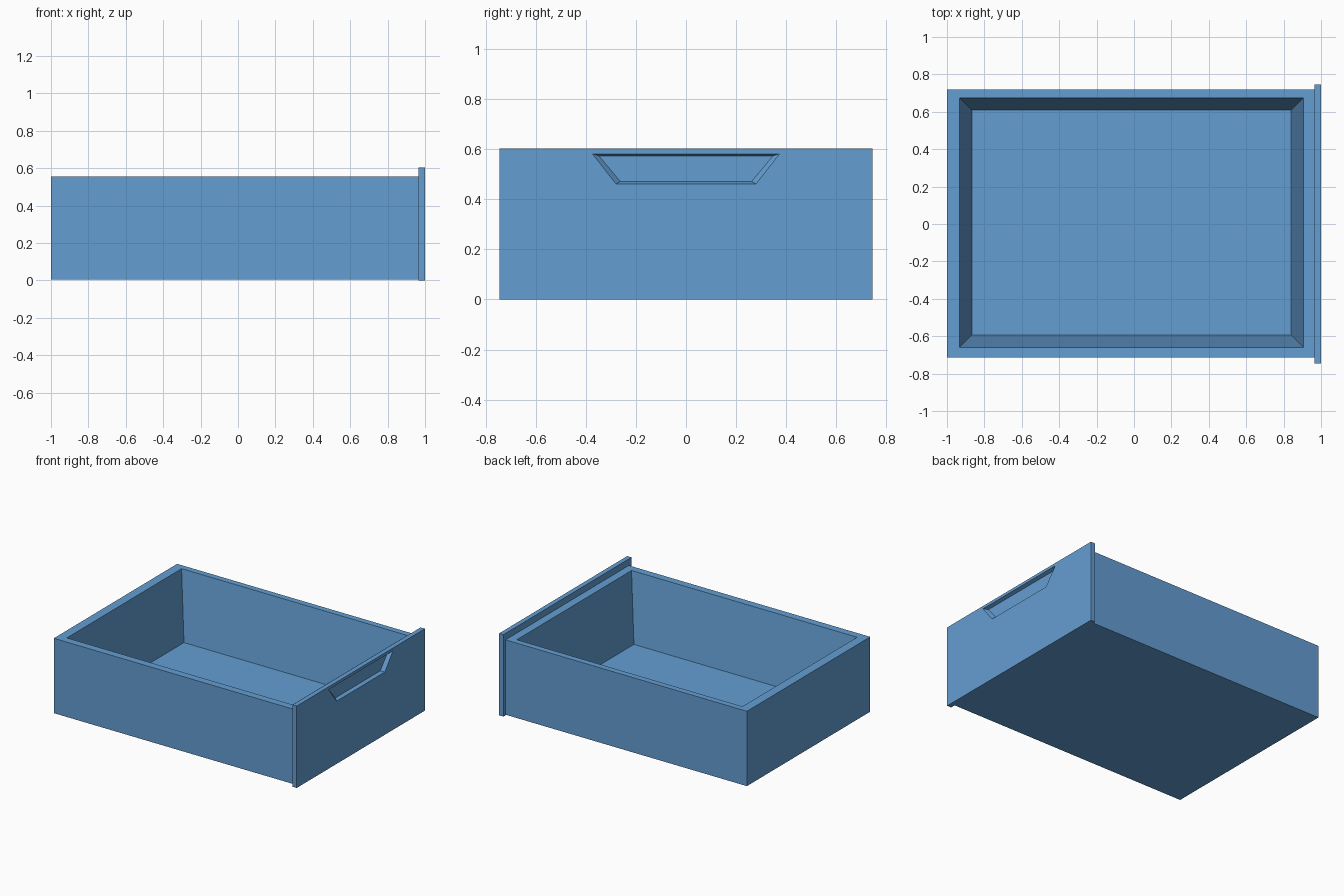
import bpy

if "Cube" in bpy.data.objects:
    bpy.data.objects.remove(bpy.data.objects["Cube"])

blue = bpy.data.materials.new("blue_plastic")
blue.diffuse_color = (0.127, 0.342, 0.644, 1.0)
blue.use_nodes = True
blue.node_tree.nodes["Principled BSDF"].inputs["Base Color"].default_value = blue.diffuse_color


def loft(name, rings):
    """Closed solid: four-sided rings bridged in order, both ends capped."""
    verts = [p for ring in rings for p in ring]
    faces = [(3, 2, 1, 0)]
    for r in range(len(rings) - 1):
        a = r * 4
        for i in range(4):
            j = (i + 1) % 4
            faces.append((a + i, a + j, a + 4 + j, a + 4 + i))
    e = (len(rings) - 1) * 4
    faces.append((e, e + 1, e + 2, e + 3))
    me = bpy.data.meshes.new(name)
    me.from_pydata(verts, [], faces)
    me.update()
    me.materials.append(blue)
    ob = bpy.data.objects.new(name, me)
    bpy.context.collection.objects.link(ob)
    return ob


def flat(x0, x1, y0, y1, z):
    """Horizontal rectangle, counter-clockwise from above."""
    return [(x0, y0, z), (x1, y0, z), (x1, y1, z), (x0, y1, z)]


def upright(x, bottom, top, z0, z1):
    """Trapezoid facing +x, symmetric in y."""
    return [(x, -bottom, z0), (x, bottom, z0), (x, top, z1), (x, -top, z1)]


# Open tray with walls that taper inwards to the floor
loft("drawer_box", [
    flat(-1.0, 0.965, -0.714, 0.72, 0.004),
    flat(-1.0, 0.965, -0.714, 0.72, 0.555),
    flat(-0.932, 0.905, -0.659, 0.675, 0.555),
    flat(-0.867, 0.84, -0.594, 0.61, 0.053),
])

# Front panel with a recessed trapezoid finger grip
loft("front_panel", [
    upright(0.965, 0.745, 0.745, 0.0, 0.603),
    upright(1.0, 0.745, 0.745, 0.0, 0.603),
    upright(1.0, 0.28, 0.374, 0.462, 0.582),
    upright(0.975, 0.262, 0.347, 0.471, 0.573),
])
